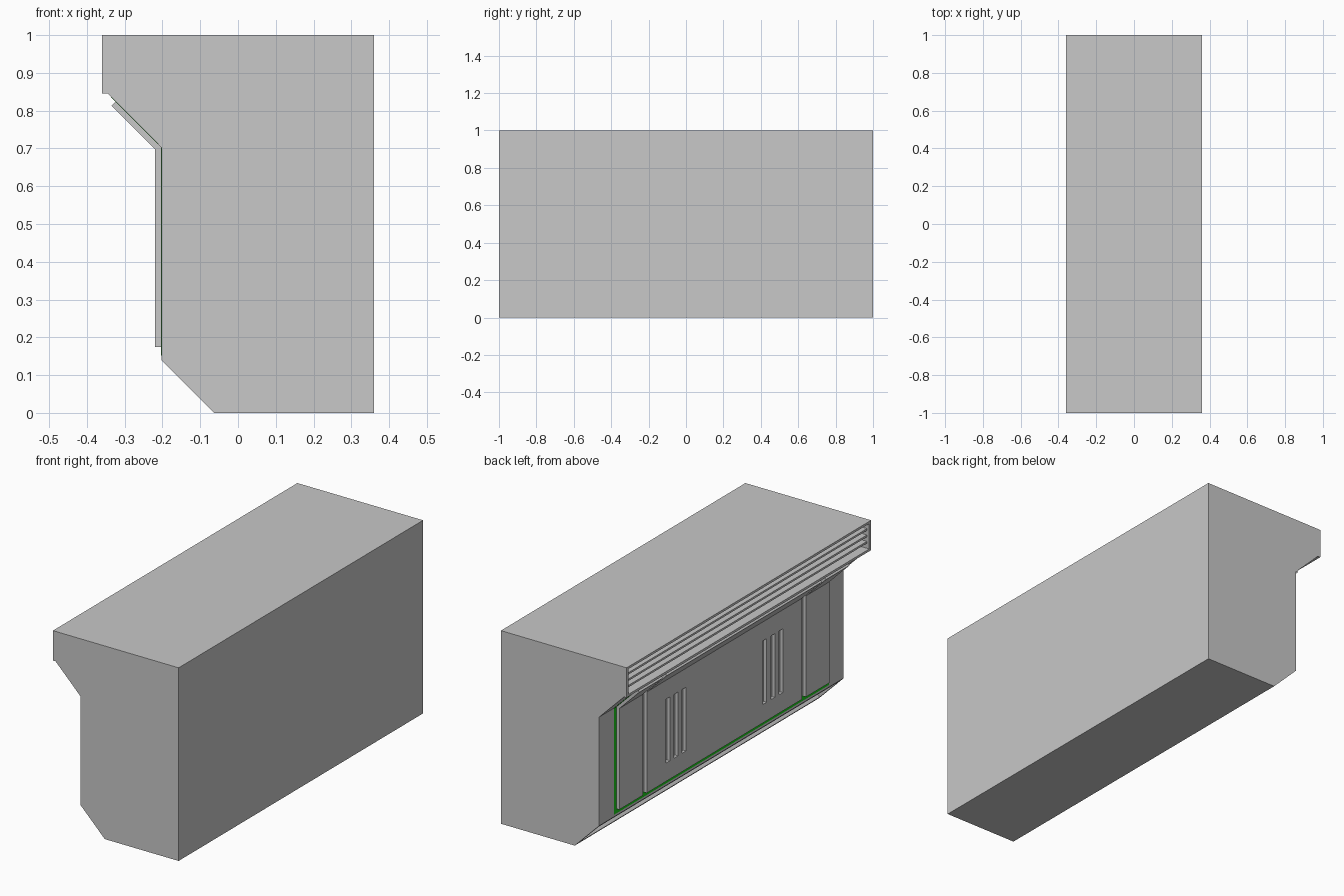
import bpy
import bmesh

cube = bpy.data.objects.get("Cube")
if cube:
    bpy.data.objects.remove(cube, do_unlink=True)


def material(name, colour):
    m = bpy.data.materials.new(name)
    m.use_nodes = True
    m.diffuse_color = (*colour, 1)
    m.node_tree.nodes["Principled BSDF"].inputs["Base Color"].default_value = (*colour, 1)
    return m


grey = material("wall grey", (0.58, 0.58, 0.58))
green = material("accent green", (0.01, 0.6, 0.01))


def extrude_profile(name, profile, y0, y1, mat):
    """Sweep an x-z outline along y from y0 to y1."""
    bm = bmesh.new()
    face = bm.faces.new([bm.verts.new((x, y0, z)) for x, z in profile])
    swept = bmesh.ops.extrude_face_region(bm, geom=[face])
    verts = [v for v in swept["geom"] if isinstance(v, bmesh.types.BMVert)]
    bmesh.ops.translate(bm, verts=verts, vec=(0, y1 - y0, 0))
    bmesh.ops.recalc_face_normals(bm, faces=bm.faces[:])
    mesh = bpy.data.meshes.new(name)
    bm.to_mesh(mesh)
    bm.free()
    mesh.materials.append(mat)
    obj = bpy.data.objects.new(name, mesh)
    bpy.context.collection.objects.link(obj)
    return obj


def box(name, x0, x1, y0, y1, z0, z1, mat=grey):
    return extrude_profile(name, [(x0, z0), (x1, z0), (x1, z1), (x0, z1)], y0, y1, mat)


def cut(target, cutter):
    mod = target.modifiers.new("cut", "BOOLEAN")
    mod.operation = "DIFFERENCE"
    mod.solver = "EXACT"
    mod.object = cutter
    bpy.context.view_layer.objects.active = target
    bpy.ops.object.modifier_apply(modifier=mod.name)
    bpy.data.objects.remove(cutter, do_unlink=True)


# Wall block with overhanging cornice and chamfered foot
body = extrude_profile("wall_body", [
    (0.36, 0), (0.36, 1), (-0.36, 1), (-0.36, 0.845), (-0.345, 0.845),
    (-0.203, 0.703), (-0.203, 0.14), (-0.063, 0)], -1, 1, grey)

# Recessed louvre opening in the cornice
cut(body, box("louvre_cutter", -0.4, -0.31, -0.985, 0.985, 0.857, 0.988))
for i in range(3):
    z = 0.888 + i * 0.033
    box(f"louvre_slat_{i + 1}", -0.347, -0.3, -0.99, 0.99, z - 0.005, z + 0.005)

# Shallow channel along the foot chamfer
cut(body, extrude_profile("channel_cutter", [
    (-0.206, 0.103), (-0.166, 0.143), (-0.06, 0.037), (-0.1, -0.003)],
    -0.98, 0.98, grey))

# Thin coloured border lying on the wall around the panels
ribbon = [(-0.2, 0.152), (-0.2042, 0.152), (-0.2042, 0.703),
          (-0.3365, 0.8353), (-0.334, 0.838), (-0.2, 0.704)]
extrude_profile("accent_side_left", ribbon, 0.855, 0.88, green)
extrude_profile("accent_side_right", ribbon, -0.88, -0.855, green)
box("accent_bottom", -0.2042, -0.2, -0.855, 0.855, 0.152, 0.178, green)
extrude_profile("accent_top", [
    (-0.32, 0.8188), (-0.3365, 0.8353), (-0.334, 0.838), (-0.318, 0.822)],
    -0.855, 0.855, green)

# Cladding panels, bent outward under the cornice
panel_profile = [(-0.203, 0.175), (-0.22, 0.175), (-0.22, 0.698),
                 (-0.335, 0.813), (-0.322, 0.826), (-0.203, 0.707)]
extrude_profile("side_panel_left", panel_profile, 0.667, 0.86, grey)
extrude_profile("side_panel_right", panel_profile, -0.86, -0.667, grey)
centre = extrude_profile("centre_panel", panel_profile, -0.635, 0.635, grey)

# Two groups of three upright slots
for side in (-1, 1):
    for i in range(3):
        y = side * (0.33 + i * 0.066)
        cut(centre, box("slot_cutter", -0.25, -0.19, y - 0.016, y + 0.016, 0.27, 0.6))
